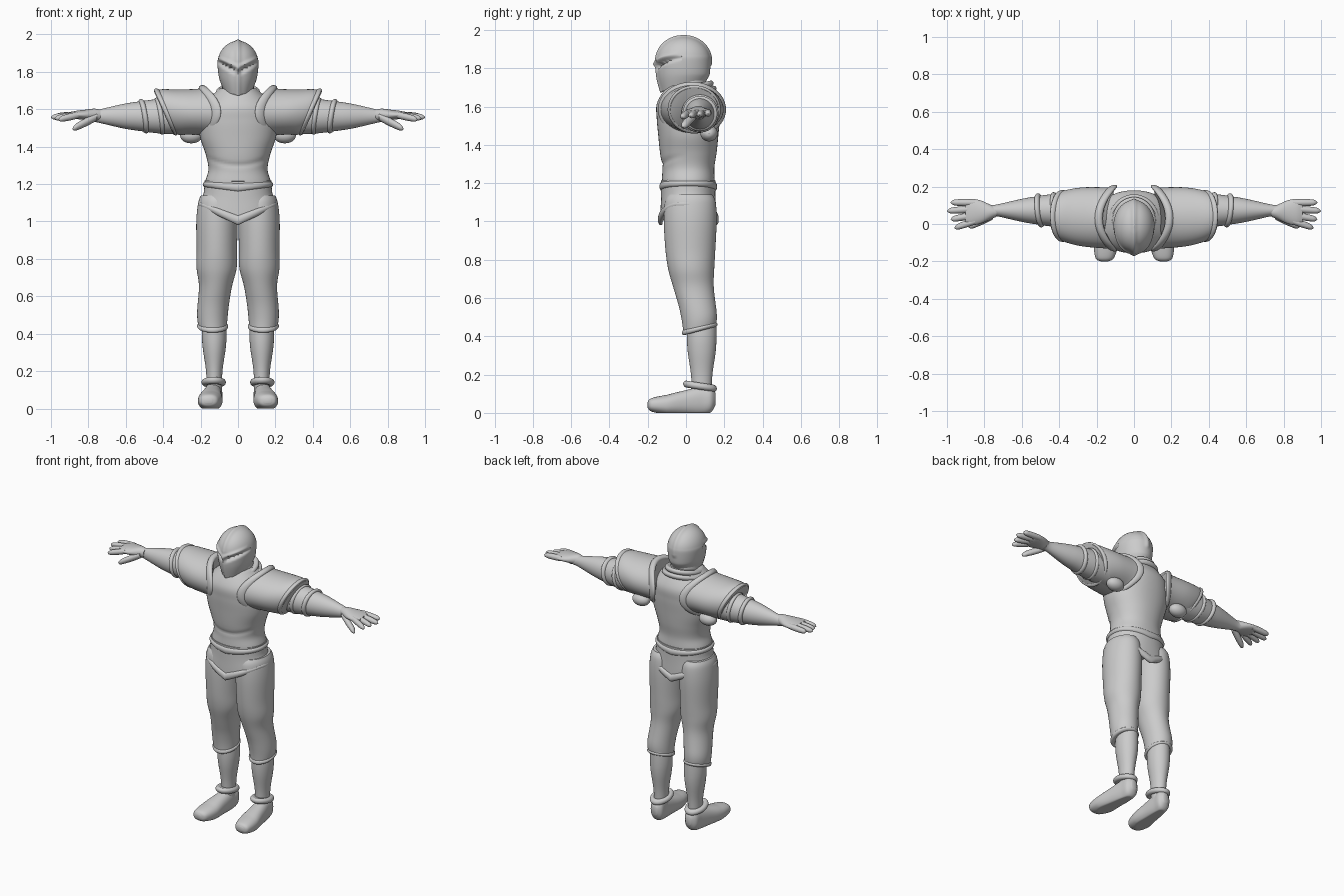
import bpy, bmesh
from math import sin, cos, pi, exp, radians
from mathutils import Vector

if "Cube" in bpy.data.objects:
    bpy.data.objects.remove(bpy.data.objects["Cube"], do_unlink=True)

steel = bpy.data.materials.new("plain_grey_steel")
steel.use_nodes = True
grey = (.6, .6, .6, 1)
steel.diffuse_color = grey
steel.node_tree.nodes["Principled BSDF"].inputs["Base Color"].default_value = grey


def spline(rows, steps=7):
    """Smoothly interpolate rows of numbers, passing through each one."""
    smooth = []
    last = len(rows) - 1
    for index in range(last):
        before, start, end, after = (Vector(rows[max(0, min(last, index + offset))])
                                     for offset in (-1, 0, 1, 2))
        leave, arrive = (end - before) / 2, (after - start) / 2
        for step in range(steps):
            t = step / steps
            ease = t * t * (3 - 2 * t)
            smooth.append(start.lerp(end, ease) + leave * t * (1 - t) ** 2 - arrive * t * t * (1 - t))
    smooth.append(Vector(rows[last]))
    return smooth


def signed_power(value, exponent):
    return abs(value) ** exponent * (1 if value > 0 else -1)


def bump(value, width):
    return exp(-(value / width) ** 2)


def loft(name, axis, rows, spine, warp=None, mirror=False, sides=48, power=2):
    """Skin oval rings along an axis; a row is (position, half width, half depth)."""
    bm = bmesh.new()
    rings = []
    for position, width, depth in spline(rows):
        centre_u, centre_v = spine(position)
        ring = []
        for side in range(sides):
            angle = 2 * pi * side / sides
            u = centre_u + max(width, .001) * signed_power(cos(angle), 2 / power)
            v = centre_v + max(depth, .001) * signed_power(sin(angle), 2 / power)
            point = Vector({"x": (position, u, v), "y": (u, position, v), "z": (u, v, position)}[axis])
            if warp:
                warp(point)
            ring.append(bm.verts.new(point))
        rings.append(ring)
    for low, high in zip(rings, rings[1:]):
        for side in range(sides):
            bm.faces.new((low[side - 1], low[side], high[side], high[side - 1]))
    bm.faces.new(rings[0])
    bm.faces.new(rings[-1])
    bmesh.ops.recalc_face_normals(bm, faces=bm.faces)
    mesh = bpy.data.meshes.new(name)
    bm.to_mesh(mesh)
    bm.free()
    mesh.shade_smooth()
    mesh.set_sharp_from_angle(angle=radians(60))
    mesh.materials.append(steel)
    part = bpy.data.objects.new(name, mesh)
    bpy.context.scene.collection.objects.link(part)
    if mirror:
        part.modifiers.new("other_side", "MIRROR")


def roll(name, axis, position, width, depth, thickness, spine, warp=None, mirror=False, power=2):
    """A rounded band around a part, made of a half-round section."""
    rows = []
    for step in range(-1, 8):
        angle = pi * step / 6
        swell = thickness * sin(angle)
        rows.append((position - thickness * cos(angle), width + swell, depth + swell))
    loft(name, axis, rows, spine, warp, mirror, power=power)


# Helmet: dome over a tapering visor, with a crest and two angled eye slits
def helmet_shape(point):
    point.z += 2.3 * (point.y + .13) * max(0, 1.77 - point.z)
    ridge = bump(point.x, .014)
    centre = Vector((0, 0, 1.82))
    if point.z > centre.z or point.y < 0:
        point.xyz = centre.lerp(point, 1 + .06 * ridge)
    if point.y < -.03:
        gap = point.z - 1.8 - abs(point.x) / 2
        point.y += .03 * bump(gap, .011) * (1 - ridge)
        point.y -= .012 * bump(gap - .022, .012)


dome = [(1.84 + .125 * sin(angle), .11 * cos(angle), .14 * cos(angle))
        for angle in (pi * step / 12 for step in range(7))]
loft("helmet", "z", [(1.68, .078, .115), (1.76, .1, .135)] + dome,
     lambda z: (0, -.012), helmet_shape, sides=96)


# Neck and two rolled collar bands that dip at the front
def collar_tilt(point):
    point.z += .22 * point.y


def body_spine(position):
    return 0, .012


loft("neck", "z", [(1.6, .1, .1), (1.76, .08, .09)], body_spine)
roll("upper_collar_band", "z", 1.69, .1, .115, .017, body_spine, collar_tilt)
roll("lower_collar_band", "z", 1.66, .12, .13, .017, body_spine, collar_tilt)


# Breastplate with a faint curved belly seam
def belly_seam(point):
    if point.y < 0:
        point.y += .006 * bump(point.z - 1.3 - 1.5 * point.x ** 2, .012)


loft("cuirass", "z", [(1.16, .165, .135), (1.21, .175, .138), (1.28, .158, .136), (1.36, .173, .148),
                      (1.45, .203, .157), (1.54, .21, .165), (1.62, .19, .163), (1.71, .1, .11)],
     body_spine, belly_seam, power=2.2)


# Hip plate: its lower edge drops to a point at the crotch
def leg_openings(point):
    toward_middle = max(0, 1 - abs(point.x) / .2)
    point.z -= .6 * (1.23 - point.z) * toward_middle


loft("hip_plate", "z", [(1.22, .178, .142), (1.16, .183, .143), (1.12, .194, .145), (1.1, .2, .146)],
     body_spine, leg_openings, power=2.2)
roll("belt_roll", "z", 1.2, .174, .137, .014, body_spine, leg_openings, power=2.2)
roll("leg_opening_roll", "z", 1.09, .199, .143, .016, body_spine, leg_openings, power=2.2)


# Thigh and knee armour with a tilted lower lip
def leg_spine(z):
    return .113 + .024 * bump(z - .48, .16), .022 + .05 * bump(z - .45, .2)


def knee_tilt(point):
    point.z += 2 * max(0, .56 - point.z) * (point.y - .07)


loft("thigh_and_knee_armour", "z", [(1.14, .085, .115), (1.1, .1, .133), (1, .11, .138), (.85, .108, .13),
                                    (.75, .107, .12), (.65, .088, .105), (.5, .082, .092), (.44, .076, .086)],
     leg_spine, knee_tilt, True)
roll("knee_lip", "z", .44, .07, .08, .013, leg_spine, knee_tilt, True)


# Shin armour and ankle band
def shin_spine(z):
    return .127, .082


def ankle_tilt(point):
    point.z -= .15 * (point.y - .07)


loft("shin_armour", "z", [(.5, .06, .075), (.4, .066, .077), (.32, .061, .073), (.2, .044, .056), (.08, .04, .05)],
     shin_spine, mirror=True)
roll("ankle_band", "z", .14, .047, .07, .018, lambda z: (.13, .073), ankle_tilt, True)


# Shoe with a flat sole and a toe turned slightly outward
def flat_sole(point):
    point.z = max(point.z, 0)


loft("shoe", "y", [(-.2, .02, .015), (-.18, .05, .035), (-.1, .065, .052), (0, .055, .065), (.08, .047, .075),
                   (.13, .044, .066), (.155, .02, .03)],
     lambda y: (.14 - .09 * y, .042 + .12 * max(0, y + .1)), flat_sole, True, power=2.3)


# Shoulder armour: inner rim wraps the chest, outer rim leans outward at the top
def shoulder_spine(x):
    return .02 + .06 * x, 1.585


def shoulder_wrap(point):
    outward = (point.x - .17) / .23
    lean = .45 * outward * (point.z - 1.585)
    bow = .08 * (1 - outward) * ((point.y - .03) / .17) ** 2
    point.x += lean - bow


loft("shoulder_armour", "x", [(.18, .165, .13), (.22, .163, .123), (.3, .158, .121), (.36, .143, .122),
                              (.4, .125, .112)], shoulder_spine, shoulder_wrap, True)
roll("inner_shoulder_rim", "x", .185, .161, .127, .017, shoulder_spine, shoulder_wrap, True)
roll("outer_shoulder_rim", "x", .385, .127, .114, .012, shoulder_spine, shoulder_wrap, True)

# Rounded plate hanging behind the armpit
lobe = [(.25 - .06 * cos(angle), .045 * sin(angle), .042 * sin(angle))
        for angle in (pi * step / 8 for step in range(9))]
loft("underarm_plate", "x", lobe, lambda x: (.12, 1.46), mirror=True)


# Arm armour with two elbow bands
def arm_spine(x):
    return .073, 1.563


def elbow_lean(point):
    point.x += .15 * (point.z - 1.56) + .1 * (point.y - .08)


loft("arm_armour", "x", [(.22, .09, .1), (.4, .09, .094), (.54, .072, .077), (.62, .057, .064), (.74, .03, .036),
                         (.78, .03, .028)], arm_spine, mirror=True)
roll("upper_elbow_band", "x", .42, .084, .086, .013, arm_spine, elbow_lean, True)
roll("lower_elbow_band", "x", .505, .077, .078, .014, arm_spine, elbow_lean, True)

# Palm
loft("palm", "x", [(.735, .025, .028), (.77, .04, .033), (.82, .062, .027), (.87, .07, .021), (.9, .058, .012)],
     lambda x: (.064, 1.57), mirror=True)


# Fingers and thumb taper to a rounded tip
def digit(name, start, end, radius):
    base, tip = Vector(start), Vector(end)
    reach = tip.x - base.x

    def bone(x):
        along = base.lerp(tip, (x - base.x) / reach)
        return along.y, along.z

    rows = [(base.x + reach * t, radius * w, radius * w) for t, w in ((0, .9), (.4, 1), (.85, .8), (1, .1))]
    loft(name, "x", rows, bone, mirror=True, sides=16)


for order, name in enumerate(("index", "middle", "ring", "little")):
    digit(name + "_finger", (.85, .015 + .033 * order, 1.57),
          (1 - .02 * abs(order - 2), .045 * order - .02, 1.545 + .006 * order), .019)
digit("thumb", (.755, .045, 1.56), (.885, -.015, 1.495), .023)
